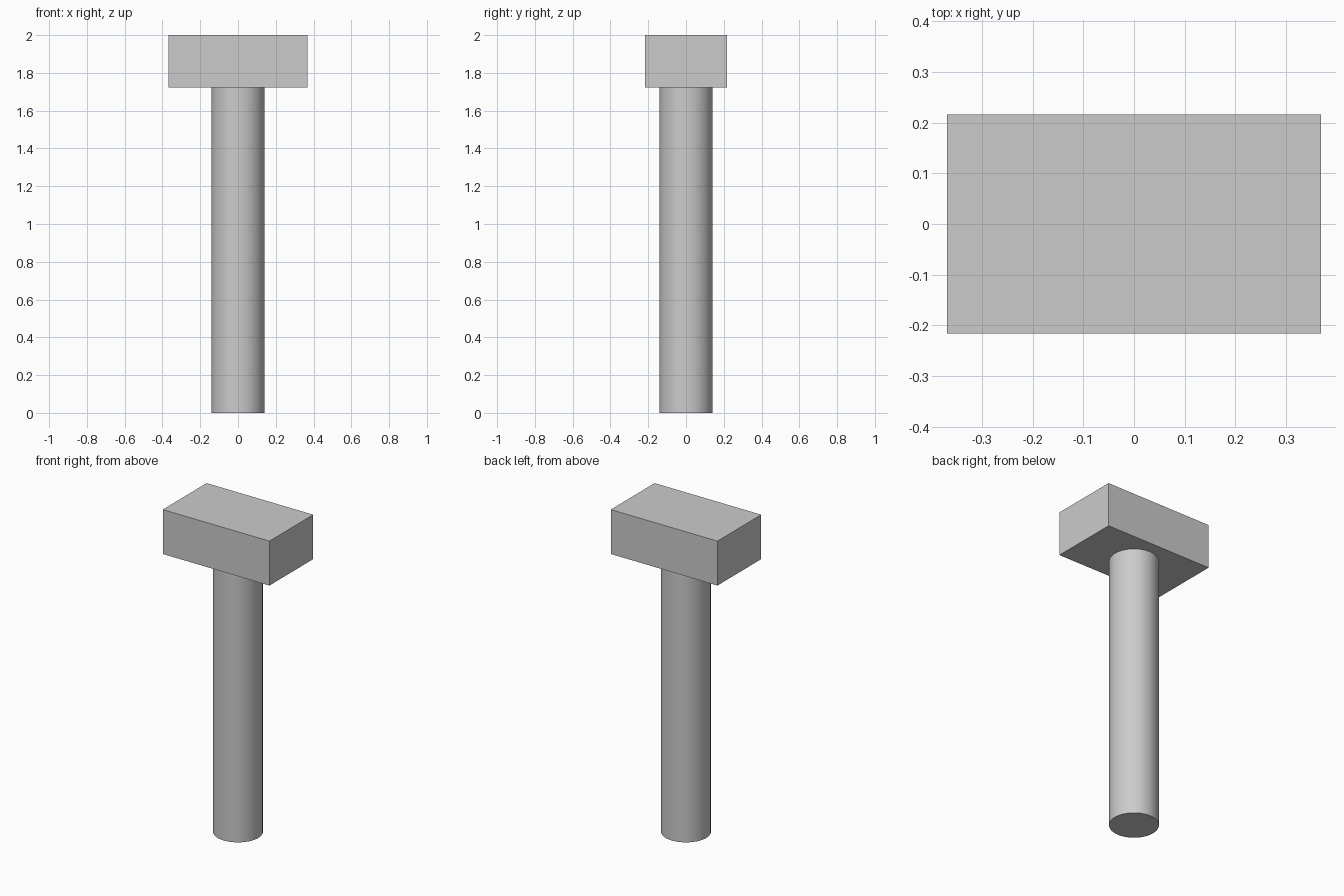
import bpy

if "Cube" in bpy.data.objects:
    bpy.data.objects.remove(bpy.data.objects["Cube"])

HEAD_X, HEAD_Y = 0.738, 0.433
TOTAL, HEAD_BOTTOM = 2.0, 1.722
RADIUS = 0.141

# Round shaft
bpy.ops.mesh.primitive_cylinder_add(vertices=64, radius=RADIUS, depth=HEAD_BOTTOM,
                                    location=(0, 0, HEAD_BOTTOM / 2))
shaft = bpy.context.object
shaft.name = "shaft"
bpy.ops.object.shade_smooth_by_angle()

# Rectangular head
bpy.ops.mesh.primitive_cube_add(size=1, location=(0, 0, (TOTAL + HEAD_BOTTOM) / 2))
head = bpy.context.object
head.name = "head"
head.scale = (HEAD_X, HEAD_Y, TOTAL - HEAD_BOTTOM)
bpy.ops.object.transform_apply(location=False, rotation=False, scale=True)
